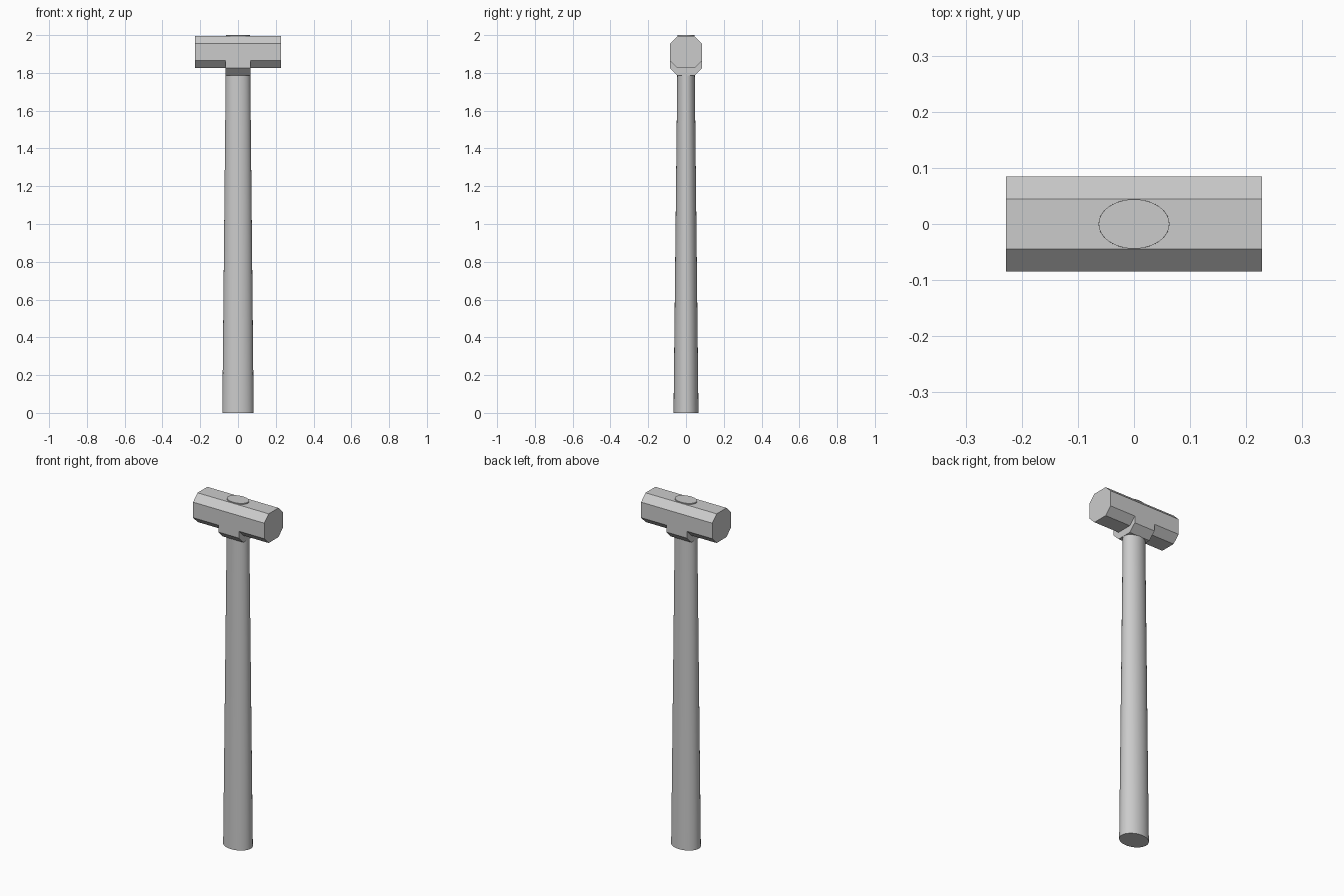
import bpy, bmesh, math

cube = bpy.data.objects.get("Cube")
if cube:
    bpy.data.objects.remove(cube, do_unlink=True)

grey = bpy.data.materials.new("plain grey")
grey.use_nodes = True
colour = (0.6, 0.6, 0.6, 1)
grey.diffuse_color = colour
grey.node_tree.nodes["Principled BSDF"].inputs["Base Color"].default_value = colour


def finish(bm, name):
    bmesh.ops.remove_doubles(bm, verts=bm.verts[:], dist=0.0001)
    bmesh.ops.recalc_face_normals(bm, faces=bm.faces[:])
    mesh = bpy.data.meshes.new(name)
    bm.to_mesh(mesh)
    bm.free()
    mesh.materials.append(grey)
    obj = bpy.data.objects.new(name, mesh)
    bpy.context.collection.objects.link(obj)
    return obj


# Hammer head: chamfered bar that steps down into a collar around the handle
HALF_LENGTH, HALF_COLLAR = 0.228, 0.066
HALF_WIDTH, HALF_FLAT = 0.085, 0.045
TOP, SHOULDER, WAIST, CHAMFER, DROP = 1.994, 1.955, 1.865, 0.04, 0.04


def head_ring(bm, x, drop):
    half = [(HALF_FLAT, TOP), (HALF_WIDTH, SHOULDER), (HALF_WIDTH, WAIST),
            (HALF_WIDTH, WAIST - drop), (HALF_FLAT, WAIST - drop - CHAMFER)]
    outline = half + [(-y, z) for y, z in reversed(half)]
    return [bm.verts.new((x, y, z)) for y, z in outline]


bm = bmesh.new()
stations = [(-HALF_LENGTH, 0), (-HALF_COLLAR, 0), (-HALF_COLLAR, DROP),
            (HALF_COLLAR, DROP), (HALF_COLLAR, 0), (HALF_LENGTH, 0)]
rings = [head_ring(bm, x, drop) for x, drop in stations]
for a, b in zip(rings, rings[1:]):
    for i in range(len(a)):
        j = (i + 1) % len(a)
        bm.faces.new((a[i], a[j], b[j], b[i]))
bm.faces.new(rings[0])
bm.faces.new(rings[-1])
finish(bm, "hammer_head")

# Handle: tapered oval shaft whose end shows just above the head
bm = bmesh.new()
bmesh.ops.create_cone(bm, cap_ends=True, segments=48, radius1=1, radius2=1, depth=2)
for v in bm.verts:
    rx, ry = (0.063, 0.044) if v.co.z > 0 else (0.083, 0.066)
    v.co.x *= rx
    v.co.y *= ry
    v.co.z += 1
handle = finish(bm, "handle")
bpy.ops.object.select_all(action="DESELECT")
handle.select_set(True)
bpy.context.view_layer.objects.active = handle
bpy.ops.object.shade_smooth_by_angle(angle=math.radians(30))
